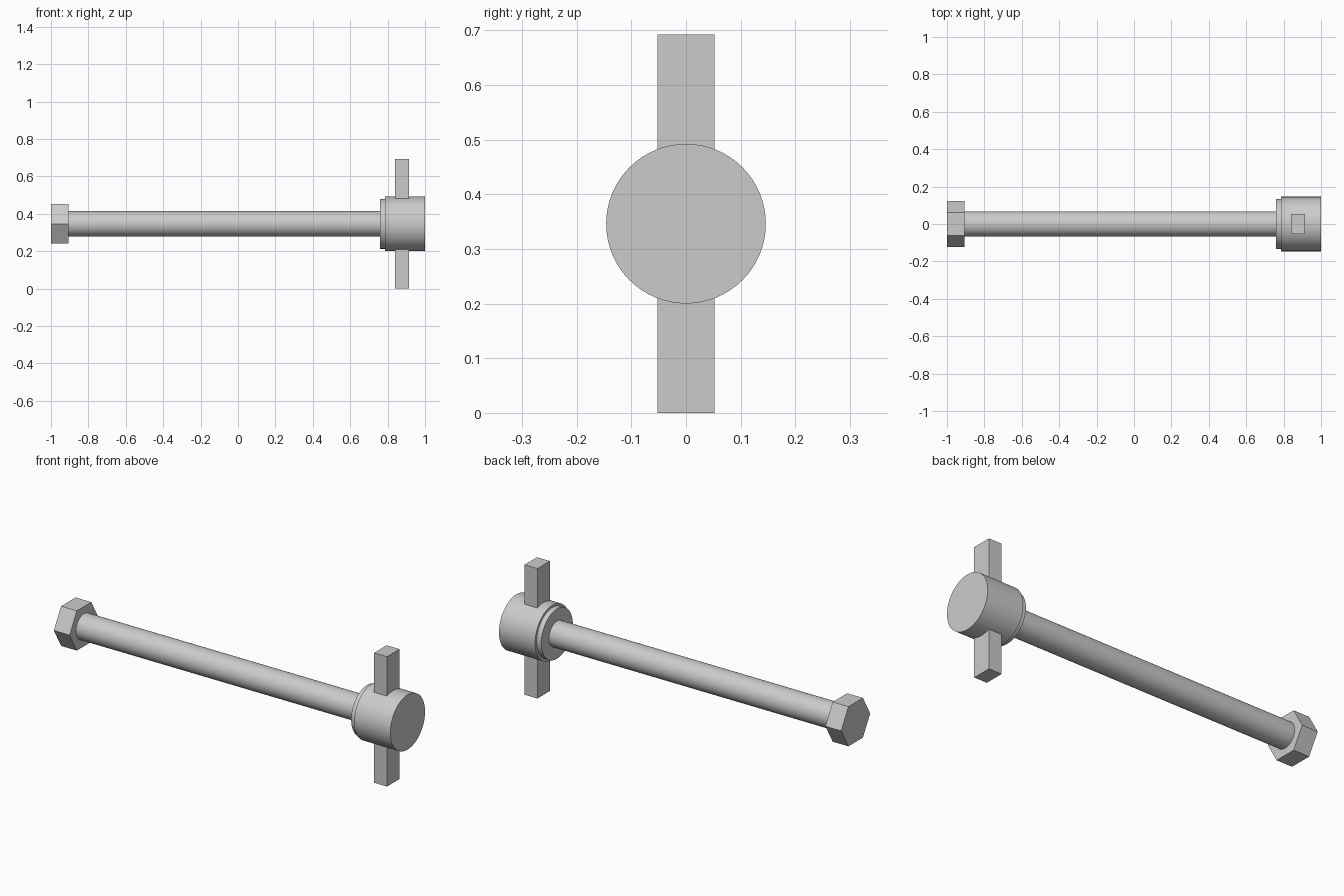
import bpy
import bmesh
import math
from mathutils import Matrix

AXIS_Z = 0.346

cube = bpy.data.objects.get("Cube")
if cube:
    bpy.data.objects.remove(cube, do_unlink=True)

steel = bpy.data.materials.new("grey steel")
steel.use_nodes = True
grey = (0.6, 0.6, 0.6, 1)
steel.diffuse_color = grey
steel.node_tree.nodes["Principled BSDF"].inputs["Base Color"].default_value = grey


def finish(name, bm):
    mesh = bpy.data.meshes.new(name)
    bm.to_mesh(mesh)
    bm.free()
    mesh.materials.append(steel)
    obj = bpy.data.objects.new(name, mesh)
    bpy.context.collection.objects.link(obj)
    return obj


def turned(name, x0, x1, radius, sides=64):
    """Prism or cylinder lying along x on the shared axis."""
    bm = bmesh.new()
    place = Matrix.Translation(((x0 + x1) / 2, 0, AXIS_Z)) @ Matrix.Rotation(math.pi / 2, 4, 'Y')
    bmesh.ops.create_cone(bm, cap_ends=True, segments=sides, radius1=radius,
                          radius2=radius, depth=x1 - x0, matrix=place)
    obj = finish(name, bm)
    if sides > 6:
        bpy.ops.object.select_all(action='DESELECT')
        obj.select_set(True)
        bpy.context.view_layer.objects.active = obj
        bpy.ops.object.shade_smooth_by_angle(angle=math.radians(30))
    return obj


# Shaft with a hexagonal end and a stepped round head
turned("hex_nut", -1, -0.907, 0.122, 6)
turned("shaft", -0.907, 0.76, 0.068)
turned("collar", 0.76, 0.787, 0.133)
turned("round_head", 0.787, 1, 0.146)

# Rectangular bar through the head
bm = bmesh.new()
bar_place = Matrix.Translation((0.877, 0, AXIS_Z)) @ Matrix.Diagonal((0.076, 0.105, 2 * AXIS_Z, 1))
bmesh.ops.create_cube(bm, size=1, matrix=bar_place)
finish("cross_bar", bm)
